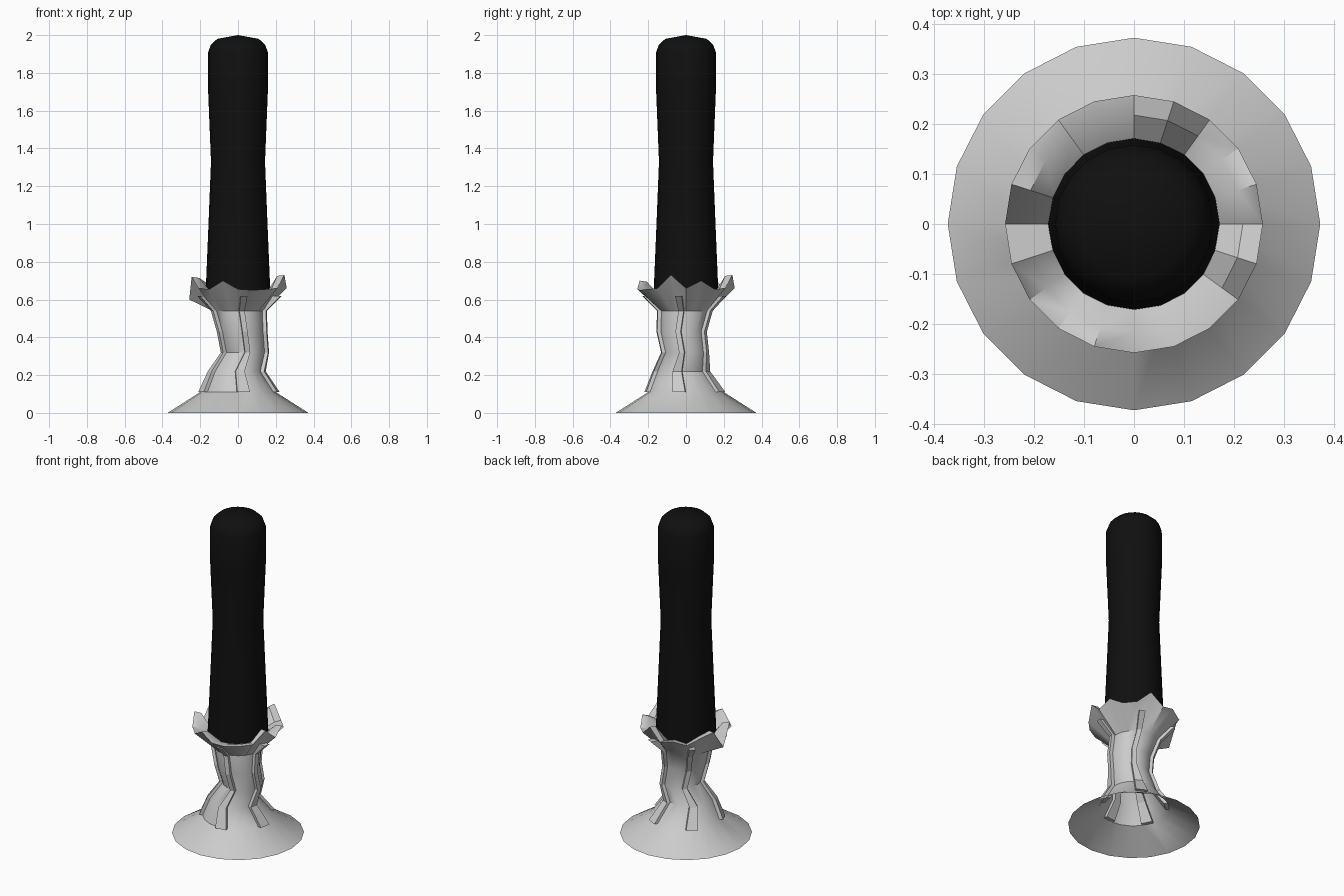
import bpy, bmesh
from math import cos, sin, pi, radians
from mathutils import Vector

if "Cube" in bpy.data.objects:
    bpy.data.objects.remove(bpy.data.objects["Cube"])

N = 20


def make_object(name, bm, smooth=None, color=None):
    bmesh.ops.recalc_face_normals(bm, faces=bm.faces)
    mesh = bpy.data.meshes.new(name)
    bm.to_mesh(mesh)
    bm.free()
    ob = bpy.data.objects.new(name, mesh)
    bpy.context.collection.objects.link(ob)
    if color:
        mat = bpy.data.materials.new(name + "_color")
        mat.diffuse_color = color
        mat.use_nodes = True
        mat.node_tree.nodes["Principled BSDF"].inputs["Base Color"].default_value = mat.diffuse_color
        mesh.materials.append(mat)
    if smooth:
        bpy.ops.object.select_all(action='DESELECT')
        ob.select_set(True)
        bpy.context.view_layer.objects.active = ob
        bpy.ops.object.shade_smooth_by_angle(angle=radians(smooth))
    return ob


def ring(bm, r, z, cx=0, cy=0):
    # z is one height or a list with a height for each corner
    zs = z if isinstance(z, list) else [z] * N
    return [bm.verts.new((cx + r * cos(2 * pi * k / N), cy + r * sin(2 * pi * k / N), zs[k]))
            for k in range(N)]


def bridge(bm, rings):
    for a, b in zip(rings, rings[1:]):
        n = len(a)
        for k in range(n):
            bm.faces.new((a[k], a[(k + 1) % n], b[(k + 1) % n], b[k]))


# Holder: open flared foot, leaning stem (radius, z, centre x, centre y)
stem = [(0.373, 0, 0, 0), (0.20, 0.11, 0, 0), (0.137, 0.22, -0.01, -0.02),
        (0.113, 0.32, 0.033, 0.0), (0.12, 0.43, 0.018, -0.018), (0.135, 0.54, 0, 0)]
# Jagged rim heights, counter-clockwise from +x
rim = [0.66, 0.70, 0.655, 0.66, 0.73, 0.66, 0.68, 0.66, 0.70, 0.72,
       0.60, 0.72, 0.66, 0.655, 0.70, 0.655, 0.65, 0.655, 0.66, 0.73]

bm = bmesh.new()
rings = [ring(bm, *p) for p in stem]
rings.append(ring(bm, 0.258, rim))
rings.append(ring(bm, 0.218, [z - 0.005 for z in rim]))
rings.append(ring(bm, 0.165, [0.63 + 0.2 * (z - 0.66) for z in rim]))
bridge(bm, rings)
make_object("holder", bm, 35)

# Ribs: five tapering strips that follow the stem
path = stem[1:] + [(0.215, 0.62, 0, 0)]
half_widths = [0.034, 0.024, 0.014, 0.014, 0.014, 0.018]
bm = bmesh.new()
for i in range(5):
    a = radians(-82 + 72 * i)
    out, side = Vector((cos(a), sin(a), 0)), Vector((-sin(a), cos(a), 0))
    sections = []
    for (r, z, cx, cy), w in zip(path, half_widths):
        c = Vector((cx, cy, z))
        sections.append([bm.verts.new(c + out * (r + d) + side * s * w)
                         for d, s in ((-0.025, -1), (0.018, -1), (0.018, 1), (-0.025, 1))])
    bridge(bm, sections)
    bm.faces.new(sections[0])
    bm.faces.new(sections[-1])
make_object("ribs", bm)

# Candle: waisted black column with a domed top
bm = bmesh.new()
profile = [(0.172, 0.62), (0.157, 0.98), (0.143, 1.33), (0.158, 1.70),
           (0.158, 1.91), (0.143, 1.95), (0.11, 1.98)]
rings = [ring(bm, r, z) for r, z in profile]
bridge(bm, rings)
bm.faces.new(rings[0])
tip = bm.verts.new((0, 0, 2.0))
for k in range(N):
    bm.faces.new((rings[-1][k], rings[-1][(k + 1) % N], tip))
make_object("candle", bm, 40, (0.005, 0.005, 0.005, 1))
